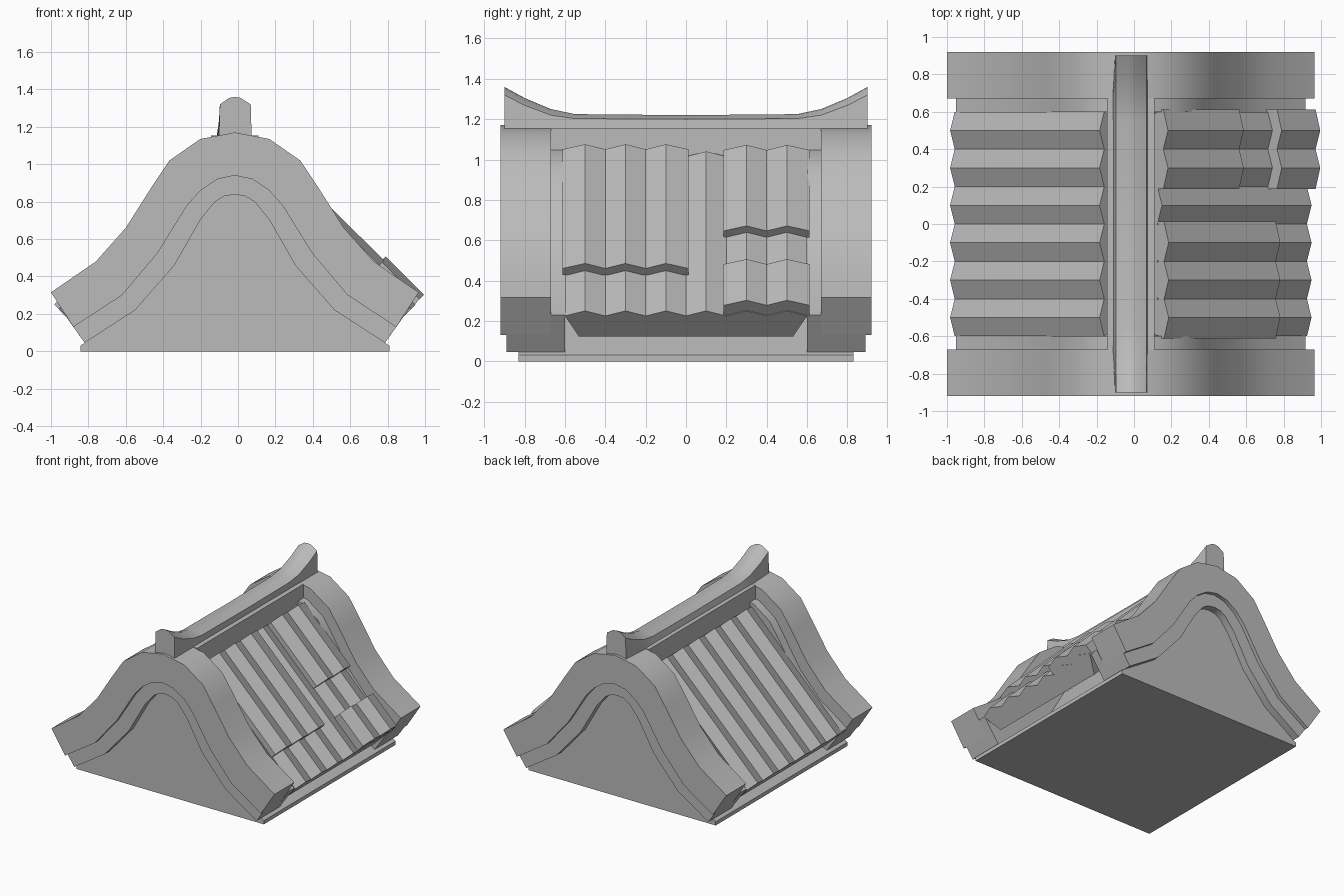
import bpy, math

cube = bpy.data.objects.get("Cube")
if cube:
    bpy.data.objects.remove(cube, do_unlink=True)

CX = -0.017  # centre line of the roof
stone = bpy.data.materials.new("stone grey")
stone.diffuse_color = (0.5, 0.5, 0.5, 1)
stone.use_nodes = True
stone.node_tree.nodes["Principled BSDF"].inputs["Base Color"].default_value = (0.5, 0.5, 0.5, 1)


def loft(name, rings, smooth=False):
    """Join equal closed rings into a capped solid."""
    n = len(rings[0])
    verts = [p for ring in rings for p in ring]
    faces = [[r * n + i, r * n + (i + 1) % n, (r + 1) * n + (i + 1) % n, (r + 1) * n + i]
             for r in range(len(rings) - 1) for i in range(n)]
    faces += [list(range(n))[::-1], [len(verts) - n + i for i in range(n)]]
    mesh = bpy.data.meshes.new(name)
    mesh.from_pydata(verts, [], faces)
    mesh.materials.append(stone)
    obj = bpy.data.objects.new(name, mesh)
    bpy.context.collection.objects.link(obj)
    bpy.ops.object.select_all(action='DESELECT')
    obj.select_set(True)
    bpy.context.view_layer.objects.active = obj
    bpy.ops.object.mode_set(mode='EDIT')
    bpy.ops.mesh.select_all(action='SELECT')
    bpy.ops.mesh.normals_make_consistent(inside=False)
    bpy.ops.object.mode_set(mode='OBJECT')
    if smooth:
        bpy.ops.object.shade_smooth_by_angle(angle=math.radians(32))
    return obj


def extrude(name, outline, y0, y1, smooth=False):
    return loft(name, [[(CX + x, y, z) for x, z in outline] for y in (y0, y1)], smooth)


def mirrored(half):
    """Full left-to-right curve from a half curve that ends on the centre line."""
    return [(-x, z) for x, z in half] + [(x, z) for x, z in half[-2::-1]]


def band(upper, lower):
    return mirrored(upper) + mirrored(lower)[::-1]


# Roof curves, from eave to ridge
outer = [(.983, .315), (.743, .48), (.583, .66), (.45, .87), (.35, 1.02), (.185, 1.135), (0, 1.17)]
strip = [(.934, .23), (.69, .4), (.52, .59), (.385, .81), (.3, .94), (.16, 1.04), (0, 1.07)]
middle = [(.863, .13), (.603, .3), (.413, .525), (.255, .78), (.183, .86), (.093, .92), (0, .94)]
inner = [(.803, .045), (.533, .22), (.323, .46), (.183, .705), (.105, .8), (.055, .83), (0, .838)]

# Solid gable body
extrude("gable_body", mirrored([(.826, 0), (.826, .03)] + inner), -.83, .83)

# Stepped bargeboards at both ends
for end, s in (("front", -1), ("back", 1)):
    extrude(end + "_bargeboard", band(outer, middle), s * .67, s * .92, True)
    extrude(end + "_inner_moulding", band(middle, inner), s * .67, s * .89, True)
    extrude(end + "_roof_strip", band(strip, inner), s * .6, s * .67, True)

# Ridge beam between the bargeboards
extrude("ridge_beam", [(-.127, .82), (.127, .82), (.127, 1.155), (-.127, 1.155)], -.67, .67)

# Ridge cap with upswept ends
rings = []
for y, top, drop, foot in ((-.9, 1.36, .04, .085), (-.8, 1.305, .036, .09), (-.67, 1.25, .03, .098),
                           (-.55, 1.225, .022, .098), (0, 1.22, .02, .098)):
    rings.append([(CX - foot, y, 1.14), (CX - .08, y, top - drop), (CX - .03, y, top - .005),
                  (CX, y, top), (CX + .03, y, top - .005), (CX + .085, y, top - drop), (CX + .09, y, 1.14)])
rings += [[(x, -y, z) for x, y, z in ring] for ring in rings[-2::-1]]
loft("ridge_cap", rings, True)


def tiles(name, side, k0, k1, s0, s1, height, thick, spread, taper):
    """Ridged tile slab lying on the slope; k counts tenths along y."""
    section = []
    for k in range(k0, k1 + 1):
        y = k / 10 + spread * ((k == k1) - (k == k0))
        section.append((y, height if k % 2 else height - .035))
    section += [(k1 / 10 + spread - taper, height - thick), (k0 / 10 - spread + taper, height - thick)]
    return loft(name, [[(CX + side * (.167 + .711 * s + .703 * h), y, 1.04 - .703 * s + .711 * h)
                        for y, h in section] for s in (s0, s1)])


# Main tiled slopes and the raised loose tiles on one side
for label, side in (("left", 1), ("right", -1)):
    tiles(label + "_tiles", side, -6, 6, 0, 1.124, 0, .18, 0, .07)
tiles("large_raised_tiles", 1, -6, 0, 0, .84, .05, .08, .013, 0)
tiles("small_raised_tiles", 1, 2, 6, 0, .57, .045, .08, .013, 0)
tiles("slipped_tiles", 1, 2, 6, .83, 1.12, .07, .12, .013, 0)
